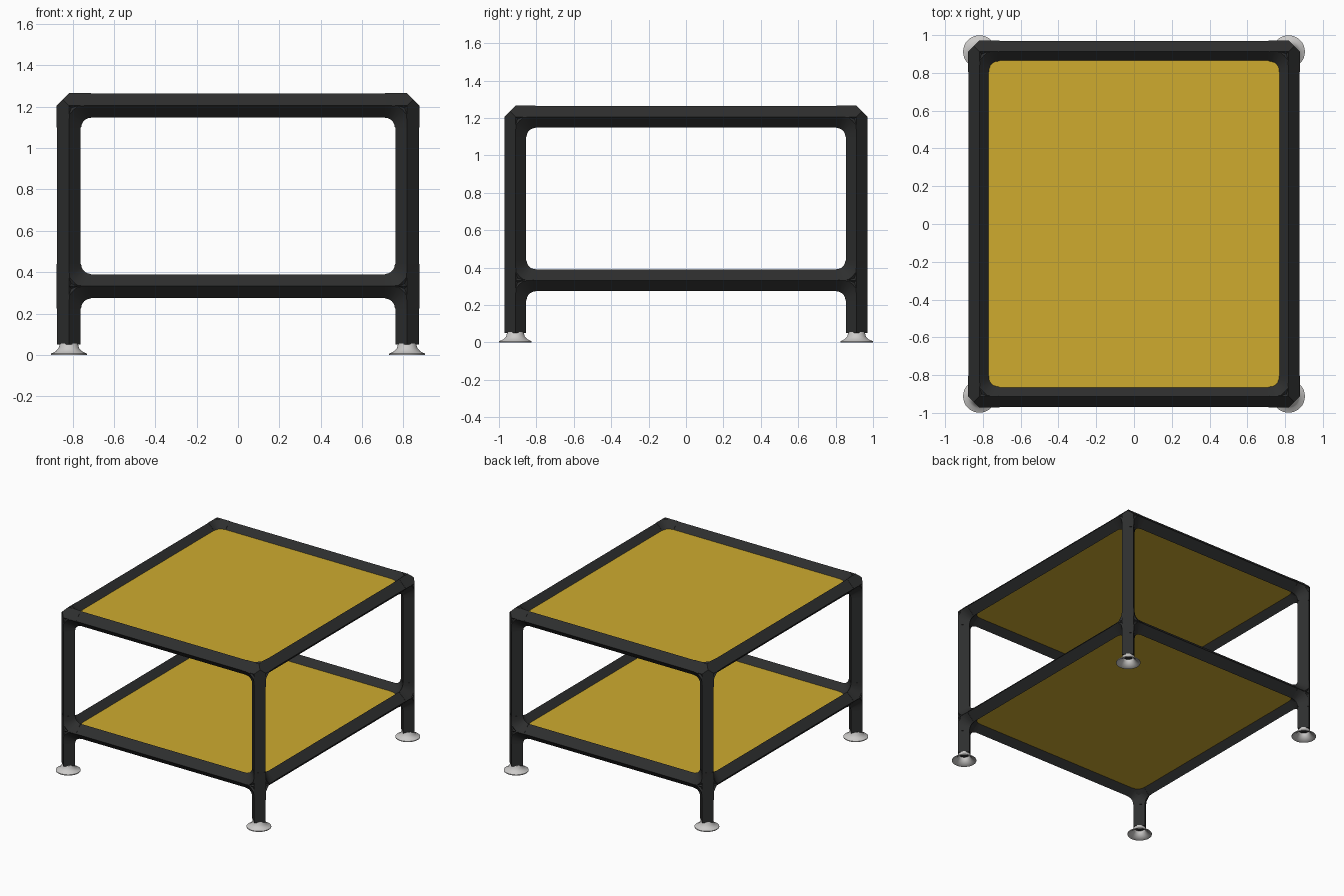
import bpy, bmesh, math
from mathutils import Vector

cube = bpy.data.objects.get("Cube")
if cube:
    bpy.data.objects.remove(cube, do_unlink=True)

# Main dimensions
PX, PY = 0.818, 0.912        # post centres
Z_LOW, Z_TOP = 0.332, 1.206  # rail centres
TUBE, SLEEVE = 0.0575, 0.0595  # half diagonals of the diamond sections
REACH = 0.107                # length of each fitting arm
X, Y, Z = Vector((1, 0, 0)), Vector((0, 1, 0)), Vector((0, 0, 1))


def material(name, color, rough):
    m = bpy.data.materials.new(name)
    m.use_nodes = True
    m.diffuse_color = (*color, 1)
    bsdf = m.node_tree.nodes["Principled BSDF"]
    bsdf.inputs["Base Color"].default_value = (*color, 1)
    bsdf.inputs["Roughness"].default_value = rough
    return m


BLACK = material("black_frame", (0.027, 0.028, 0.028), 0.6)
YELLOW = material("mustard_panel", (0.62, 0.41, 0.028), 0.6)
GREY = material("light_grey_foot", (0.6, 0.59, 0.58), 0.5)


def finish(name, bm, mat, smooth=False):
    bmesh.ops.recalc_face_normals(bm, faces=bm.faces)
    mesh = bpy.data.meshes.new(name)
    bm.to_mesh(mesh)
    bm.free()
    mesh.materials.append(mat)
    ob = bpy.data.objects.new(name, mesh)
    bpy.context.collection.objects.link(ob)
    if smooth:
        bpy.ops.object.select_all(action='DESELECT')
        ob.select_set(True)
        bpy.context.view_layer.objects.active = ob
        bpy.ops.object.shade_smooth_by_angle(angle=math.radians(35))
    return ob


def skin(bm, rings, cap=True):
    """Join rings of points into a tube."""
    loops = [[bm.verts.new(p) for p in ring] for ring in rings]
    n = len(loops[0])
    for a, b in zip(loops, loops[1:]):
        for i in range(n):
            j = (i + 1) % n
            bm.faces.new((a[i], a[j], b[j], b[i]))
    if cap:
        bm.faces.new(loops[0])
        bm.faces.new(loops[-1])


def bar(bm, start, end, r):
    """Diamond-section bar along one axis."""
    d = (end - start).normalized()
    u = Z if abs(d.z) < 0.5 else X
    v = d.cross(u)
    skin(bm, [[p + u * r, p + v * r, p - u * r, p - v * r] for p in (start, end)])


def elbow(bm, c, a, b):
    """Filleted bend between two perpendicular arms."""
    pivot, n = c + (a + b) * REACH, a.cross(b)
    inner = REACH - SLEEVE
    chamfer = (2 * REACH + SLEEVE) / math.sqrt(2)
    rings = []
    for deg in (0, 16, 32, 45, 58, 74, 90):
        t = math.radians(deg)
        d = -(a * math.cos(t) + b * math.sin(t))
        outer = min((REACH + SLEEVE) / max(math.cos(t), math.sin(t)),
                    chamfer / math.cos(t - math.pi / 4))
        mid = (inner + outer) / 2
        rings.append([pivot + d * inner, pivot + d * mid + n * SLEEVE,
                      pivot + d * outer, pivot + d * mid - n * SLEEVE])
    skin(bm, rings)


def fitting(name, c, arms):
    bm = bmesh.new()
    # Faceted hub closing the outer corner
    pts = [c + ax * s * SLEEVE for ax in (X, Y, Z) for s in (-1, 1)]
    pts += [c + Vector((i, j, k)) * SLEEVE / 2
            for i in (-1, 1) for j in (-1, 1) for k in (-1, 1)]
    bmesh.ops.convex_hull(bm, input=[bm.verts.new(p) for p in pts])
    for i, a in enumerate(arms):
        bar(bm, c, c + a * REACH, SLEEVE)
        for b in arms[i + 1:]:
            if abs(a.dot(b)) < 0.5:
                elbow(bm, c, a, b)
    finish(name, bm, BLACK, True)


def tube(name, start, end):
    bm = bmesh.new()
    bar(bm, start, end, TUBE)
    finish(name, bm, BLACK)


def foot(name, x, y):
    """Flared hollow cup turned about the post axis."""
    profile = [(0.036, 0.05), (0.042, 0.03), (0.056, 0.014), (0.08, 0.0),
               (0.087, 0.0), (0.087, 0.006), (0.064, 0.017), (0.05, 0.032),
               (0.043, 0.055), (0.036, 0.055), (0.036, 0.05)]
    n = 32
    bm = bmesh.new()
    skin(bm, [[(x + r * math.cos(math.tau * i / n),
                y + r * math.sin(math.tau * i / n), z) for i in range(n)]
              for r, z in profile], cap=False)
    bmesh.ops.remove_doubles(bm, verts=bm.verts, dist=1e-5)
    finish(name, bm, GREY, True)


# Posts, feet and corner fittings
for sx, side in ((-1, "right"), (1, "left")):
    for sy, end in ((-1, "front"), (1, "back")):
        tag = f"{end}_{side}"
        x, y = sx * PX, sy * PY
        tube(f"post_{tag}", Vector((x, y, 0.05)), Vector((x, y, Z_TOP)))
        foot(f"foot_{tag}", x, y)
        inward = [X * -sx, Y * -sy, -Z]
        fitting(f"top_corner_{tag}", Vector((x, y, Z_TOP)), inward)
        fitting(f"shelf_joint_{tag}", Vector((x, y, Z_LOW)), inward + [Z])

# Rails and panels of both levels
for z, level in ((Z_LOW, "shelf"), (Z_TOP, "top")):
    for s, (end, side) in ((-1, ("front", "right")), (1, ("back", "left"))):
        tube(f"{level}_rail_{end}", Vector((-PX, s * PY, z)), Vector((PX, s * PY, z)))
        tube(f"{level}_rail_{side}", Vector((s * PX, -PY, z)), Vector((s * PX, PY, z)))
    bm = bmesh.new()
    bmesh.ops.create_cube(bm, size=1)
    bmesh.ops.scale(bm, vec=(2 * PX, 2 * PY, 0.02), verts=bm.verts)
    bmesh.ops.translate(bm, vec=(0, 0, z), verts=bm.verts)
    finish(f"{level}_panel", bm, YELLOW)
